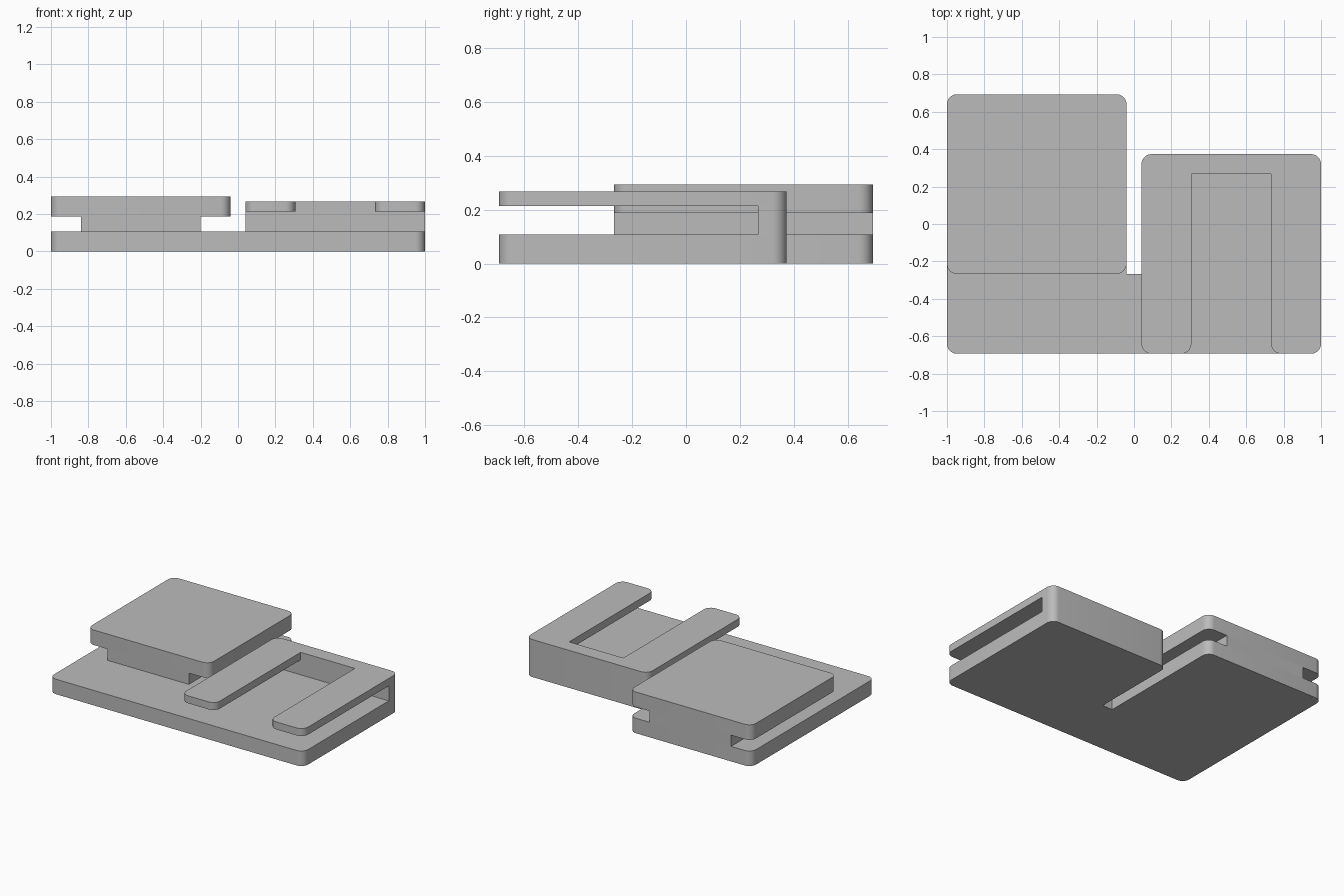
import bpy, bmesh, math
from mathutils import Vector

if "Cube" in bpy.data.objects:
    bpy.data.objects.remove(bpy.data.objects["Cube"])

U = 1 / 37.5   # module all dimensions are multiples of
R = 2          # corner radius in modules
STEPS = 8

grey = bpy.data.materials.new("plain grey")
grey.use_nodes = True
COLOR = (0.5, 0.5, 0.5, 1)
grey.diffuse_color = COLOR
grey.node_tree.nodes["Principled BSDF"].inputs["Base Color"].default_value = COLOR


def rounded(corners):
    """Replace each right-angled corner (x, y, radius) by an arc."""
    pts = []
    for i, (x, y, r) in enumerate(corners):
        p = Vector((x, y))
        if not r:
            pts.append(p)
            continue
        to_prev = (Vector(corners[i - 1][:2]) - p).normalized()
        to_next = (Vector(corners[(i + 1) % len(corners)][:2]) - p).normalized()
        centre = p + r * (to_prev + to_next)
        for k in range(STEPS + 1):
            t = math.pi / 2 * k / STEPS
            pts.append(centre - r * (to_next * math.cos(t) + to_prev * math.sin(t)))
    return pts


def plate(name, corners, bottom, top):
    """Extrude a counter-clockwise outline between two heights."""
    bm = bmesh.new()
    face = bm.faces.new([bm.verts.new((p.x * U, p.y * U, bottom * U)) for p in rounded(corners)])
    out = bmesh.ops.extrude_face_region(bm, geom=[face], use_keep_orig=True)
    verts = [g for g in out["geom"] if isinstance(g, bmesh.types.BMVert)]
    bmesh.ops.translate(bm, verts=verts, vec=(0, 0, (top - bottom) * U))
    bmesh.ops.recalc_face_normals(bm, faces=bm.faces)
    mesh = bpy.data.meshes.new(name)
    bm.to_mesh(mesh)
    bm.free()
    mesh.materials.append(grey)
    obj = bpy.data.objects.new(name, mesh)
    bpy.context.collection.objects.link(obj)
    bpy.ops.object.select_all(action='DESELECT')
    obj.select_set(True)
    bpy.context.view_layer.objects.active = obj
    bpy.ops.object.shade_smooth_by_angle(angle=math.radians(30))
    return obj


# Base with a narrow notch between its two halves
plate("base_plate", [(-37.5, -26, R), (37.5, -26, R), (37.5, 14, R), (1.5, 14, R),
                     (1.5, -10, 0), (-1.5, -10, 0), (-1.5, 26, R), (-37.5, 26, R)], 0, 4)

# T-shaped rail: narrow stem carrying a square plate
plate("rail_stem", [(-31.5, -10, 0), (-7.5, -10, 0), (-7.5, 26, 0), (-31.5, 26, 0)], 4, 7)
plate("rail_top", [(-37.5, -10, R), (-1.5, -10, R), (-1.5, 26, R), (-37.5, 26, R)], 7, 11)

# Socket: back wall carrying a two-pronged fork
plate("socket_back_wall", [(1.5, 10, 0), (37.5, 10, 0), (37.5, 14, R), (1.5, 14, R)], 4, 8)
plate("socket_fork", [(1.5, -26, R), (11.5, -26, R), (11.5, 10, 0), (27.5, 10, 0),
                      (27.5, -26, R), (37.5, -26, R), (37.5, 14, R), (1.5, 14, R)], 8, 10)
